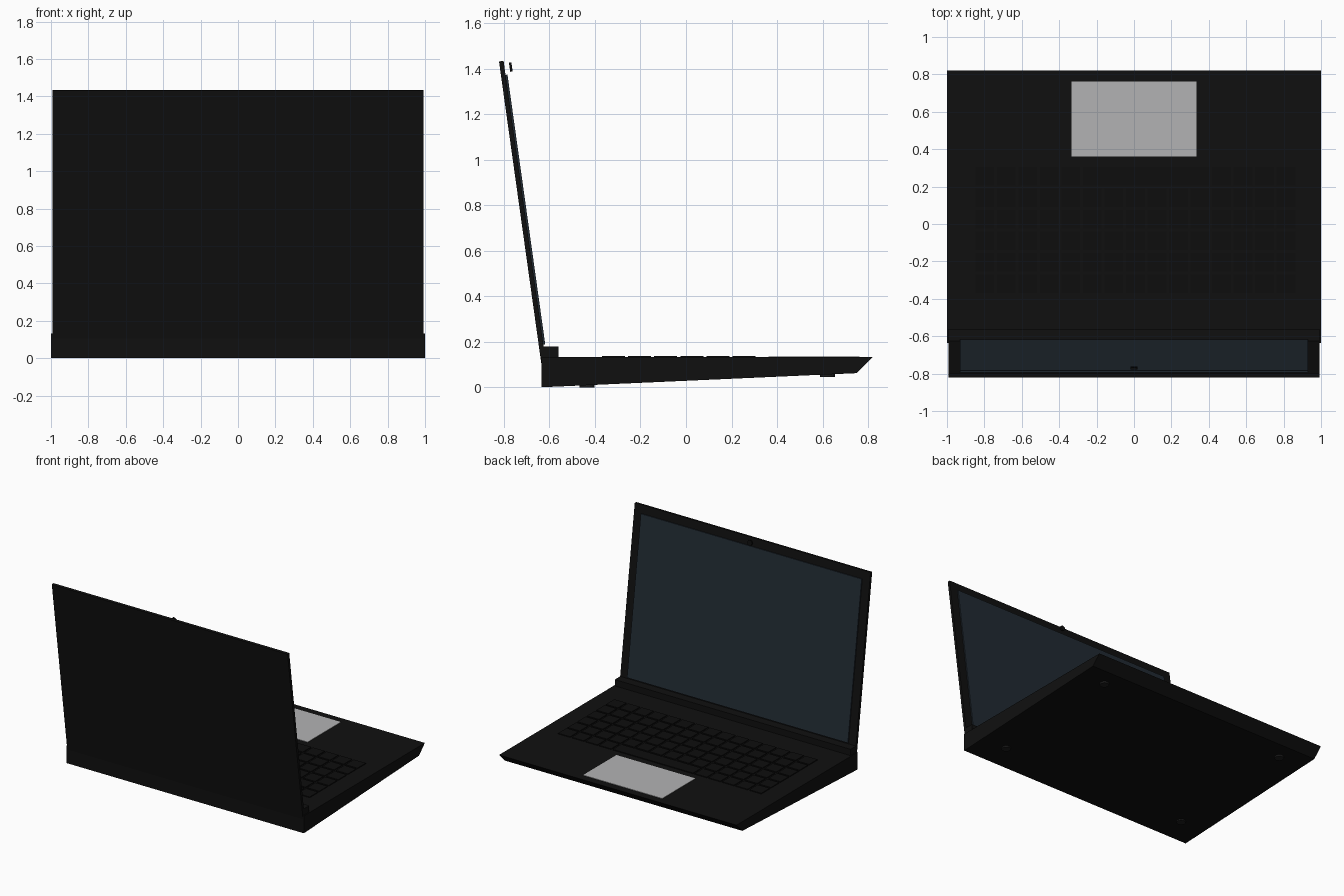
import bpy
import bmesh
from math import atan
from mathutils import Matrix, Vector

if "Cube" in bpy.data.objects:
    bpy.data.objects.remove(bpy.data.objects["Cube"], do_unlink=True)


def material(name, rgb):
    m = bpy.data.materials.new(name)
    m.use_nodes = True
    color = (*rgb, 1)
    m.diffuse_color = color
    node = m.node_tree.nodes["Principled BSDF"]
    node.inputs["Base Color"].default_value = color
    node.inputs["Roughness"].default_value = 0.8
    return m


black = material("matte black", (0.005, 0.005, 0.005))
key_black = material("key black", (0.004, 0.004, 0.004))
glass = material("dark blue glass", (0.015, 0.023, 0.032))
silver = material("light grey", (0.45, 0.45, 0.455))
rubber = material("dark grey rubber", (0.012, 0.012, 0.012))


def finish(name, bm, mat):
    bmesh.ops.recalc_face_normals(bm, faces=bm.faces)
    mesh = bpy.data.meshes.new(name)
    bm.to_mesh(mesh)
    bm.free()
    mesh.materials.append(mat)
    obj = bpy.data.objects.new(name, mesh)
    bpy.context.collection.objects.link(obj)
    return obj


def prism(name, profile, half_width, mat):
    """Extrude a side profile of (y, z) points across the width."""
    bm = bmesh.new()
    face = bm.faces.new([bm.verts.new((-half_width, y, z)) for y, z in profile])
    grown = bmesh.ops.extrude_face_region(bm, geom=[face])["geom"]
    verts = [v for v in grown if isinstance(v, bmesh.types.BMVert)]
    bmesh.ops.translate(bm, verts=verts, vec=(2 * half_width, 0, 0))
    return finish(name, bm, mat)


def add_box(bm, low, high):
    low, high = Vector(low), Vector(high)
    bmesh.ops.create_cube(bm, size=1, matrix=Matrix.Translation((low + high) / 2)
                          @ Matrix.Diagonal((*(high - low), 1)))


def disc(name, radius, depth, sides, matrix, mat):
    bm = bmesh.new()
    bmesh.ops.create_cone(bm, cap_ends=True, segments=sides, radius1=radius,
                          radius2=radius, depth=depth, matrix=matrix)
    return finish(name, bm, mat)


# Wedge-shaped base with an undercut front lip, and the hinge bar
TOP = 0.132
prism("base", [(-0.636, 0), (-0.636, TOP), (0.82, TOP), (0.75, 0.062)], 1.0, black)
prism("hinge_bar", [(-0.634, 0.1), (-0.634, 0.18), (-0.561, 0.18), (-0.561, 0.1)],
      0.993, black)

# Leaning lid and display panel
SLOPE = 0.14


def lid_slab(name, z0, z1, back, front, half_width, mat):
    def at(z, offset):
        return (-0.636 - SLOPE * (z - 0.105) + offset, z + SLOPE * offset)
    prism(name, [at(z0, back), at(z1, back), at(z1, front), at(z0, front)],
          half_width, mat)


lid_slab("lid", 0.105, 1.432, 0, 0.02, 0.993, black)
lid_slab("screen", 0.185, 1.37, 0.0195, 0.0285, 0.93, glass)

# Camera lens in front of the top frame
lens_turn = Matrix.Rotation(atan(SLOPE), 4, "X") @ Matrix.Rotation(atan(1) * 2, 4, "X")
disc("camera_lens", 0.02, 0.011, 12,
     Matrix.Translation((0, -0.77, 1.407)) @ lens_turn, key_black)

# Keyboard: five rows of square keys and a front row with a space bar
PITCH, GAP, COLUMNS = 0.115, 0.014, 15
bm = bmesh.new()
for row in range(6):
    widths = [1] * COLUMNS if row < 5 else [1] * 4 + [6] + [1] * 5
    x = COLUMNS * PITCH / 2
    y = -0.37 + row * PITCH
    for w in widths:
        add_box(bm, (x - w * PITCH + GAP, y, TOP - 0.01),
                (x, y + PITCH - GAP, TOP + 0.006))
        x -= w * PITCH
finish("keyboard", bm, key_black)

# Touchpad
bm = bmesh.new()
add_box(bm, (-0.333, 0.362, TOP - 0.004), (0.333, 0.762, TOP + 0.003))
finish("touchpad", bm, silver)

# Round feet under each corner
for side, x in (("right", -0.79), ("left", 0.79)):
    for end, y, z in (("back", -0.435, 0.0), ("front", 0.622, 0.045)):
        disc(f"{end}_{side}_foot", 0.033, 0.024, 16,
             Matrix.Translation((x, y, z + 0.012)), rubber)
